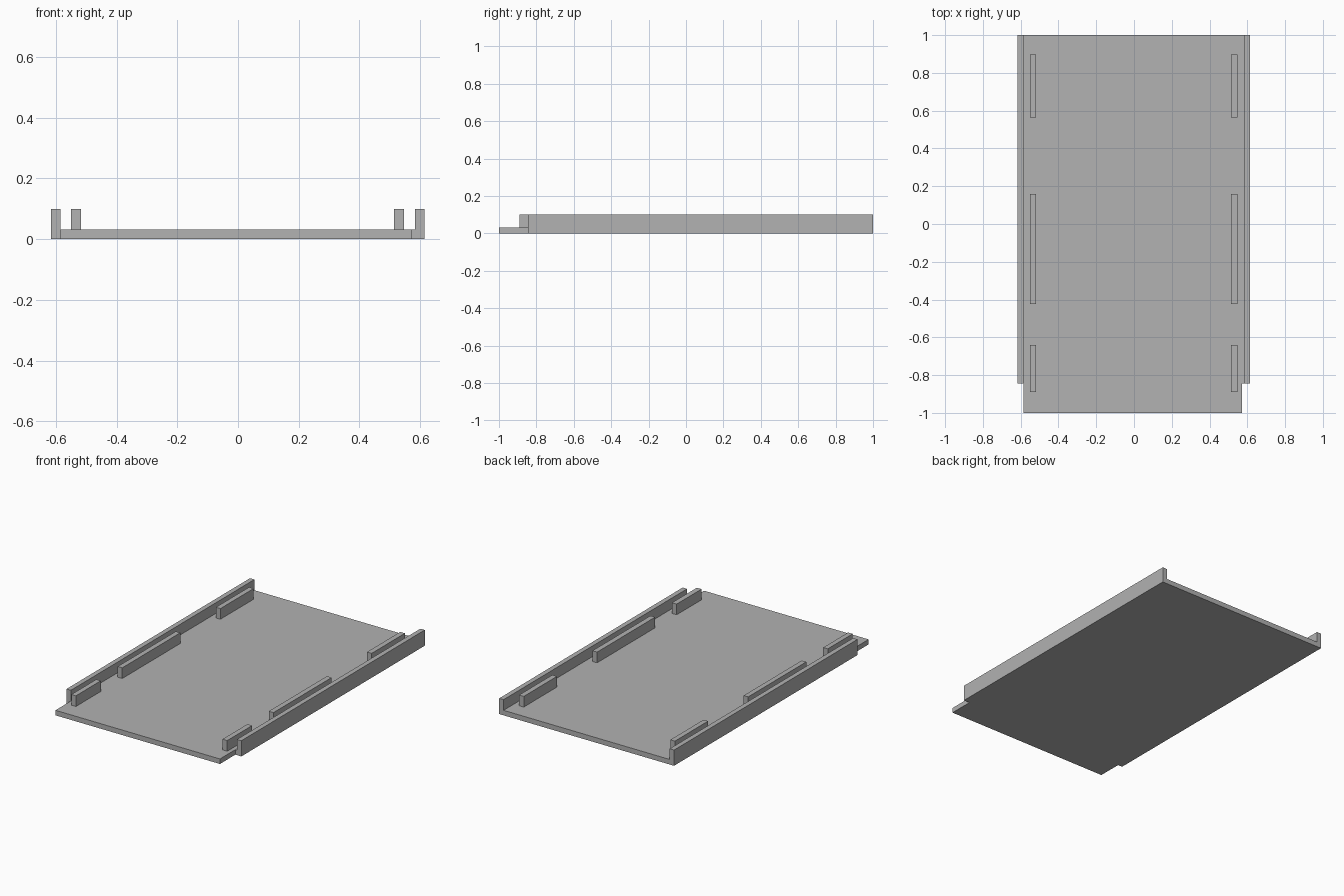
import bpy
import bmesh

cube = bpy.data.objects.get("Cube")
if cube:
    bpy.data.objects.remove(cube, do_unlink=True)

# Single plain grey
grey = bpy.data.materials.new("plain_grey")
grey.use_nodes = True
colour = (0.445, 0.445, 0.445, 1)
grey.diffuse_color = colour
grey.node_tree.nodes["Principled BSDF"].inputs["Base Color"].default_value = colour

PLATE_TOP, WALL_TOP = 0.032, 0.1
RAIL_FRONT = -0.845


def extrude_outline(name, points, bottom, top):
    """Raise a flat outline into a solid with straight sides."""
    bm = bmesh.new()
    face = bm.faces.new([bm.verts.new((x, y, bottom)) for x, y in points])
    result = bmesh.ops.extrude_face_region(bm, geom=[face])
    raised = [v for v in result["geom"] if isinstance(v, bmesh.types.BMVert)]
    bmesh.ops.translate(bm, verts=raised, vec=(0, 0, top - bottom))
    bmesh.ops.recalc_face_normals(bm, faces=bm.faces)
    mesh = bpy.data.meshes.new(name)
    bm.to_mesh(mesh)
    bm.free()
    mesh.materials.append(grey)
    obj = bpy.data.objects.new(name, mesh)
    bpy.context.collection.objects.link(obj)
    return obj


def block(name, x0, x1, y0, y1, bottom, top):
    return extrude_outline(name, [(x0, y0), (x1, y0), (x1, y1), (x0, y1)], bottom, top)


# Base plate, slightly narrower on one side ahead of the rail
extrude_outline("base_plate", [
    (-0.585, -1), (0.573, -1), (0.573, RAIL_FRONT),
    (0.584, RAIL_FRONT), (0.584, 1), (-0.585, 1)], 0, PLATE_TOP)

# Side rails along the outer edges
block("right_rail", -0.616, -0.585, RAIL_FRONT, 1, 0, WALL_TOP)
block("left_rail", 0.584, 0.615, RAIL_FRONT, 1, 0, WALL_TOP)

# Three inner guide strips on each side
strips = {"front": (-0.89, -0.64), "middle": (-0.424, 0.16), "rear": (0.563, 0.897)}
for side, x0, x1 in (("right", -0.55, -0.518), ("left", 0.514, 0.547)):
    for place, (y0, y1) in strips.items():
        block(f"{side}_{place}_guide", x0, x1, y0, y1, PLATE_TOP, WALL_TOP)
